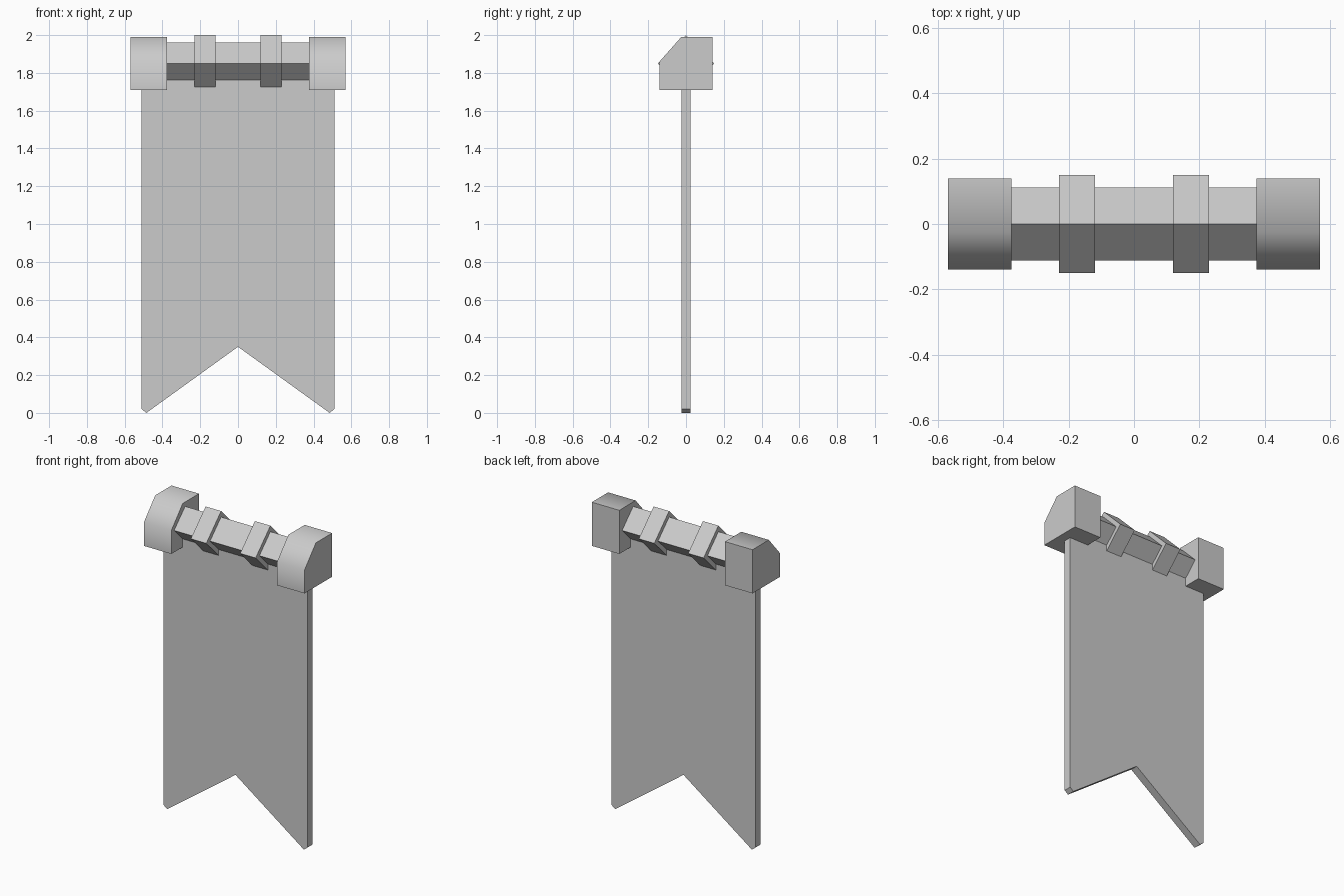
import bpy, bmesh, math
from mathutils import Vector

if "Cube" in bpy.data.objects:
    bpy.data.objects.remove(bpy.data.objects["Cube"])


def prism(name, points, direction, smooth=False):
    """Extrude a closed outline along a direction vector."""
    bm = bmesh.new()
    face = bm.faces.new([bm.verts.new(p) for p in points])
    result = bmesh.ops.extrude_face_region(bm, geom=[face])
    moved = [g for g in result["geom"] if isinstance(g, bmesh.types.BMVert)]
    bmesh.ops.translate(bm, verts=moved, vec=Vector(direction))
    bmesh.ops.recalc_face_normals(bm, faces=bm.faces)
    mesh = bpy.data.meshes.new(name)
    bm.to_mesh(mesh)
    bm.free()
    obj = bpy.data.objects.new(name, mesh)
    bpy.context.collection.objects.link(obj)
    if smooth:
        bpy.ops.object.select_all(action='DESELECT')
        obj.select_set(True)
        bpy.context.view_layer.objects.active = obj
        bpy.ops.object.shade_smooth_by_angle(angle=math.radians(60))
    return obj


def mirror_x(obj):
    obj.modifiers.new("Mirror", 'MIRROR').use_axis[0] = True


def diamond(x, r, z=1.85):
    return [(x, -r, z), (x, 0, z + r), (x, r, z), (x, 0, z - r)]


# Swallow-tailed cloth
half = [(0.51, 1.85), (0.51, 0.02), (0.485, 0.0)]
outline = half + [(0, 0.35)] + [(-x, z) for x, z in reversed(half)]
prism("banner_cloth", [(x, -0.025, z) for x, z in outline], (0, 0.05, 0))

# Square rod turned on edge
prism("rod", diamond(-0.4, 0.112), (0.8, 0, 0))

# Hanging loops around the rod
mirror_x(prism("hanging_loop", diamond(0.12, 0.15), (0.11, 0, 0)))

# End blocks with a softened front top edge
profile = [(-0.14, 1.71), (0.14, 1.71), (0.14, 1.99), (-0.025, 1.99), (-0.14, 1.86)]
mirror_x(prism("end_block", [(0.375, y, z) for y, z in profile], (0.195, 0, 0), smooth=True))
